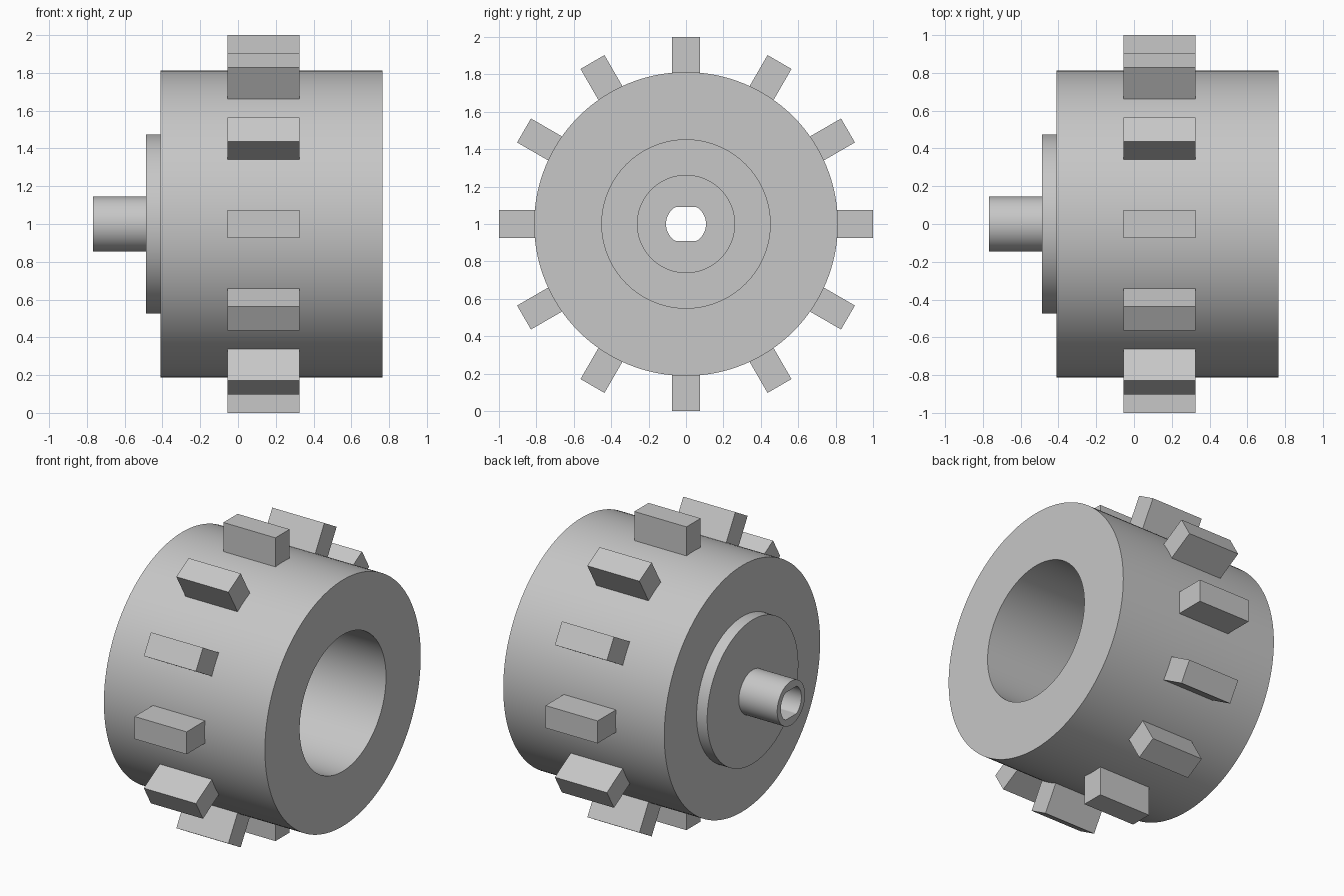
import bpy, bmesh, math
from mathutils import Matrix, Vector

cube = bpy.data.objects.get("Cube")
if cube:
    bpy.data.objects.remove(cube, do_unlink=True)

grey = bpy.data.materials.new("plain grey")
grey.use_nodes = True
grey.diffuse_color = (0.57, 0.57, 0.57, 1)
grey.node_tree.nodes["Principled BSDF"].inputs["Base Color"].default_value = grey.diffuse_color

SEGMENTS = 128
TEETH = 12
HOLE, FLAT = 0.107, 0.09      # bore radius and half height between its flats
CENTRE = Vector((0, 0, 1))


def finish(name, bm):
    bmesh.ops.recalc_face_normals(bm, faces=bm.faces)
    mesh = bpy.data.meshes.new(name)
    bm.to_mesh(mesh)
    bm.free()
    mesh.materials.append(grey)
    obj = bpy.data.objects.new(name, mesh)
    obj.location = CENTRE
    bpy.context.collection.objects.link(obj)
    return obj


# Drum, boss, shaft and stepped bore as one closed lathe profile (x, radius)
profile = [
    (0.765, 0.45), (0.765, 0.812), (-0.41, 0.812),      # drum
    (-0.41, 0.475), (-0.487, 0.475),                    # boss
    (-0.487, 0.145), (-0.767, 0.145),                   # shaft
    (-0.767, HOLE), (-0.45, HOLE),                      # flatted hole
    (-0.45, 0.26), (-0.41, 0.26), (-0.41, 0.45),        # inner recess and floor
]
bm = bmesh.new()
rings = []
for i in range(SEGMENTS):
    a = math.tau * i / SEGMENTS
    ring = []
    for x, r in profile:
        z = r * math.sin(a)
        if r == HOLE:
            z = max(-FLAT, min(FLAT, z))
        ring.append(bm.verts.new((x, r * math.cos(a), z)))
    rings.append(ring)
count = len(profile)
for i in range(SEGMENTS):
    a, b = rings[i], rings[(i + 1) % SEGMENTS]
    for j in range(count):
        k = (j + 1) % count
        bm.faces.new((a[j], a[k], b[k], b[j]))
drum = finish("drum", bm)
bpy.ops.object.select_all(action="DESELECT")
drum.select_set(True)
bpy.context.view_layer.objects.active = drum
bpy.ops.object.shade_smooth_by_angle(angle=math.radians(30))

# Square teeth around the rim
for i in range(TEETH):
    bm = bmesh.new()
    place = (Matrix.Rotation(math.tau * i / TEETH, 4, "X")
             @ Matrix.Translation((0.135, 0, 0.895))
             @ Matrix.Diagonal((0.38, 0.148, 0.21, 1)))
    bmesh.ops.create_cube(bm, size=1, matrix=place)
    finish(f"tooth_{i + 1}", bm)
